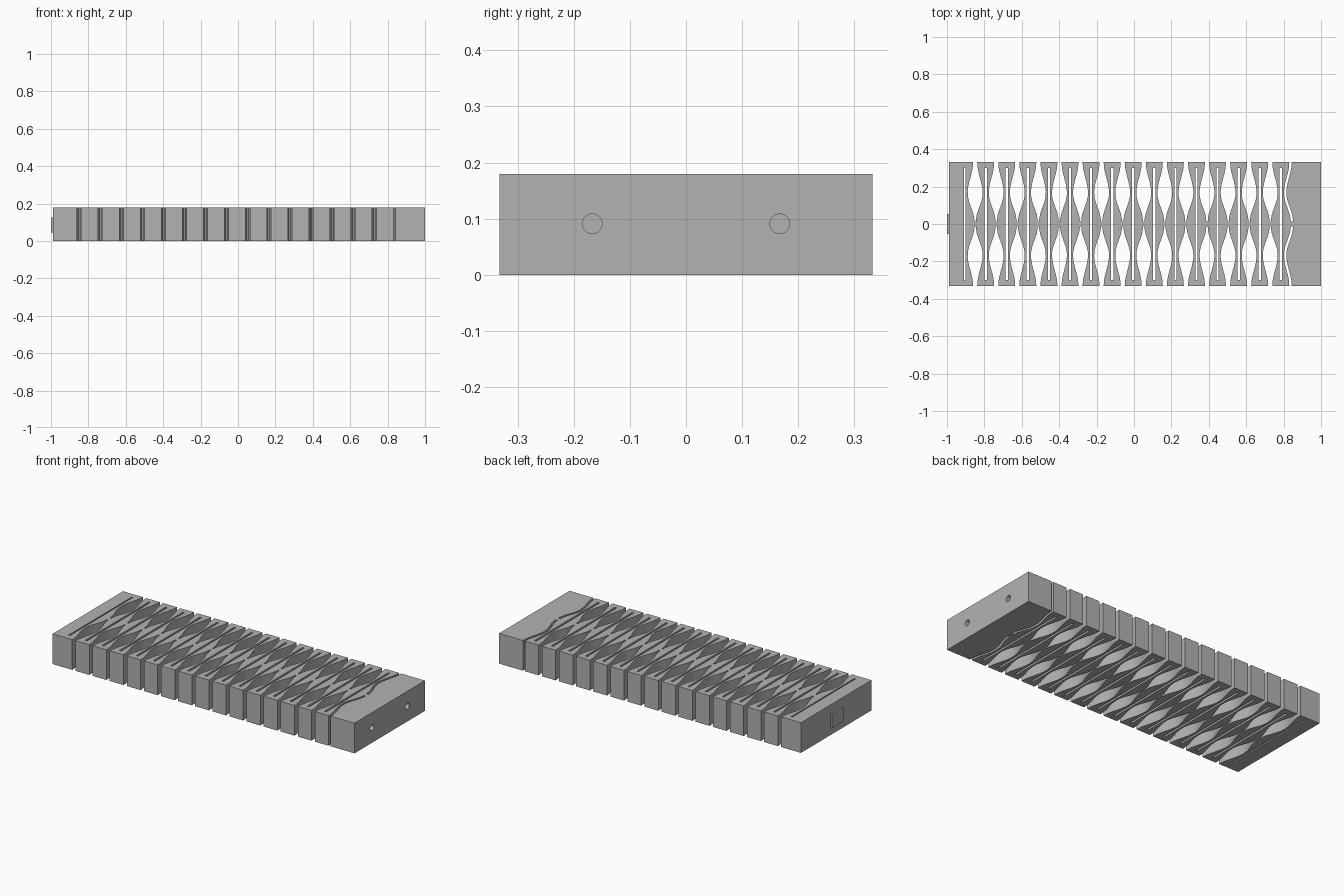
import bpy, bmesh, math

if "Cube" in bpy.data.objects:
    bpy.data.objects.remove(bpy.data.objects["Cube"])

H, W = 0.18, 0.332            # height, half depth
PITCH, COUNT, FIRST = 0.1127, 15, -0.793
SLIT_END = 0.30               # slits stop short of the outer edges
JOINT = 0.012                 # half depth of the bridge between neighbours
END_GAP = 0.013

grey = bpy.data.materials.new("light grey")
grey.diffuse_color = (0.45, 0.45, 0.45, 1)
grey.use_nodes = True
grey.node_tree.nodes["Principled BSDF"].inputs["Base Color"].default_value = grey.diffuse_color

# stations along the depth, finer than the curve needs and mirrored
half = [JOINT, 0.0125] + [0.025 * i for i in range(1, 13)] + [W]
ROWS = [-y for y in reversed(half)] + half


def waist(y):
    """Half width of a segment: wide at the edge and centre, thin between."""
    a = abs(y)
    if a <= JOINT + 1e-5:
        return PITCH / 2
    t = (a - 0.165) / (0.15 if a < 0.165 else 0.165)
    t = min(abs(t), 1)
    s = 0.5 - 0.5 * math.cos(math.pi * t)
    return 0.0165 + s * (0.036 if a < 0.165 else 0.029)


def slab(name, edges, slit_column=None):
    """Extrude a plan made of columns between edge functions x(y)."""
    bm = bmesh.new()
    grid = [[bm.verts.new((e(y), y, 0)) for e in edges] for y in ROWS]
    for r in range(len(ROWS) - 1):
        middle = abs(ROWS[r] + ROWS[r + 1]) / 2
        for c in range(len(edges) - 1):
            if c == slit_column and middle < SLIT_END:
                continue
            bm.faces.new((grid[r][c], grid[r][c + 1],
                          grid[r + 1][c + 1], grid[r + 1][c]))
    out = bmesh.ops.extrude_face_region(bm, geom=bm.faces[:])
    tops = [v for v in out["geom"] if isinstance(v, bmesh.types.BMVert)]
    bmesh.ops.translate(bm, verts=tops, vec=(0, 0, H))
    bmesh.ops.delete(bm, geom=[v for v in bm.verts if not v.link_faces],
                     context="VERTS")
    bmesh.ops.recalc_face_normals(bm, faces=bm.faces[:])
    mesh = bpy.data.meshes.new(name)
    bm.to_mesh(mesh)
    bm.free()
    mesh.materials.append(grey)
    ob = bpy.data.objects.new(name, mesh)
    bpy.context.collection.objects.link(ob)
    bpy.ops.object.select_all(action="DESELECT")
    ob.select_set(True)
    bpy.context.view_layer.objects.active = ob
    bpy.ops.object.shade_smooth_by_angle(angle=math.radians(30))
    return ob


# repeating spring segments, each with a long slit
for i in range(COUNT):
    c = FIRST + i * PITCH
    slab(f"spring_segment_{i + 1}",
         [lambda y: c - waist(y), lambda y: c - 0.006,
          lambda y: c + 0.006, lambda y: c + waist(y)], slit_column=1)

# left end block with a narrow slit
c0 = FIRST - PITCH
slab("left_end_block",
     [lambda y: -0.99, lambda y: c0 - 0.004,
      lambda y: c0 + 0.004, lambda y: c0 + waist(y)], slit_column=1)

# right end block follows the last segment's curve
c1 = FIRST + (COUNT - 1) * PITCH
right = slab("right_end_block",
             [lambda y: c1 + waist(y) + (END_GAP if abs(y) > JOINT + 1e-5 else 0),
              lambda y: 1.0])

# two round holes in the right end
for side in (-1, 1):
    bpy.ops.mesh.primitive_cylinder_add(
        vertices=32, radius=0.0175, depth=0.2,
        location=(1.0, side * 0.167, 0.091), rotation=(0, math.pi / 2, 0))
    cutter = bpy.context.object
    cutter.name = "hole_cutter"
    cutter.data.materials.append(grey)
    mod = right.modifiers.new("hole", "BOOLEAN")
    mod.operation, mod.solver, mod.object = "DIFFERENCE", "EXACT", cutter
    bpy.context.view_layer.objects.active = right
    bpy.ops.object.modifier_apply(modifier=mod.name)
    bpy.data.objects.remove(cutter)

# small raised tab on the left end
bpy.ops.mesh.primitive_cube_add(size=1, location=(-0.99, 0, 0.084))
tab = bpy.context.object
tab.name = "end_tab"
tab.scale = (0.02, 0.106, 0.08)
tab.data.materials.append(grey)
